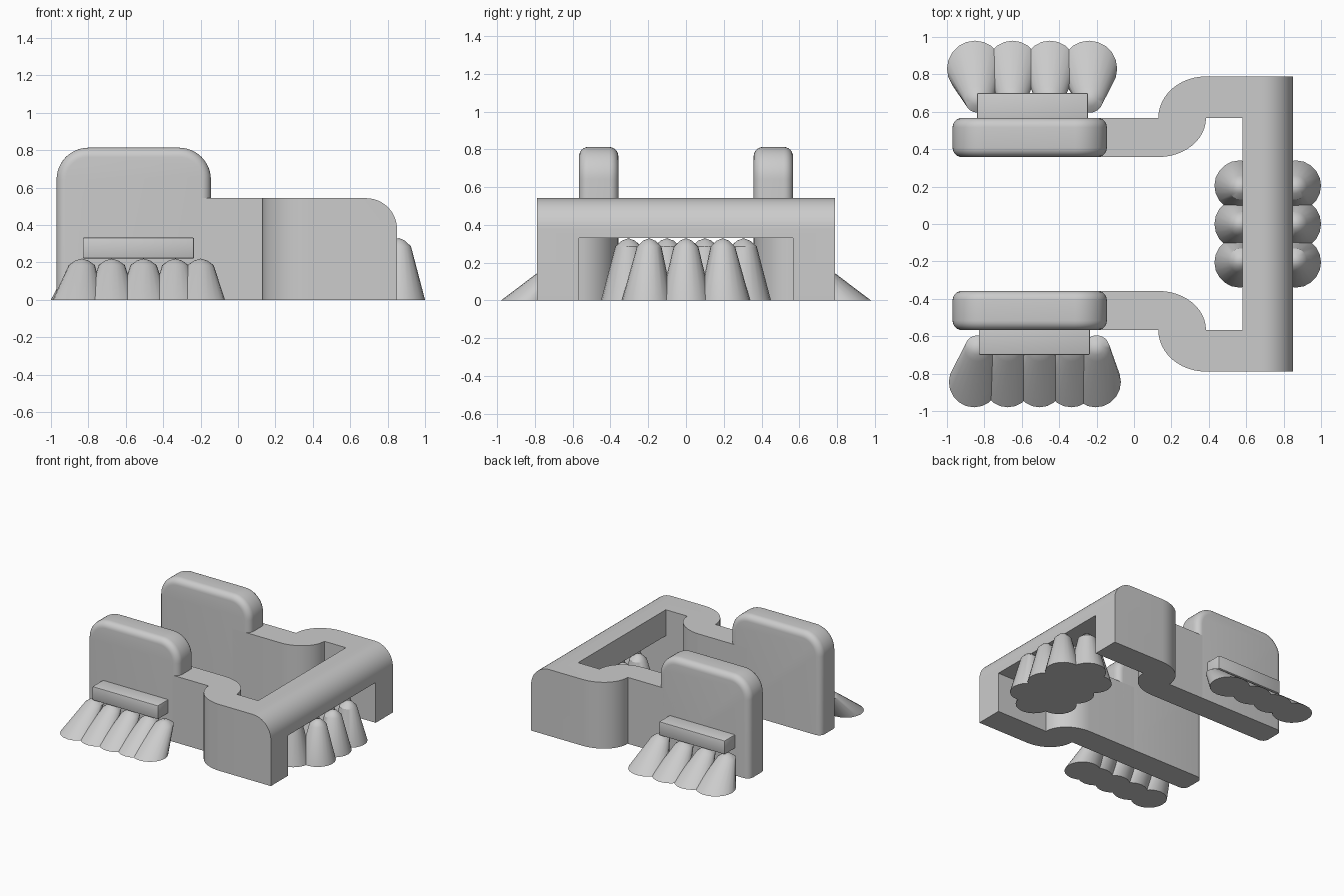
import bpy, bmesh
from math import sin, cos, pi, radians
from mathutils import Vector

if "Cube" in bpy.data.objects:
    bpy.data.objects.remove(bpy.data.objects["Cube"], do_unlink=True)

grey = bpy.data.materials.new("plain_grey")
grey.use_nodes = True
grey.diffuse_color = (0.6, 0.6, 0.6, 1)
grey.node_tree.nodes["Principled BSDF"].inputs["Base Color"].default_value = (0.6, 0.6, 0.6, 1)


def finish(bm, name):
    bmesh.ops.recalc_face_normals(bm, faces=bm.faces)
    mesh = bpy.data.meshes.new(name)
    bm.to_mesh(mesh)
    bm.free()
    mesh.materials.append(grey)
    obj = bpy.data.objects.new(name, mesh)
    bpy.context.collection.objects.link(obj)
    return obj


def smooth(obj):
    bpy.ops.object.select_all(action='DESELECT')
    obj.select_set(True)
    bpy.context.view_layer.objects.active = obj
    bpy.ops.object.shade_smooth_by_angle(angle=radians(32))


def arc(cx, cy, rx, ry, start, end, steps=12):
    angles = [radians(start + (end - start) * i / steps) for i in range(steps + 1)]
    return [(cx + rx * cos(a), cy + ry * sin(a)) for a in angles]


def extrude(points, vector):
    bm = bmesh.new()
    face = bm.faces.new([bm.verts.new(p) for p in points])
    new = bmesh.ops.extrude_face_region(bm, geom=[face])["geom"]
    bmesh.ops.translate(bm, vec=vector, verts=[g for g in new if isinstance(g, bmesh.types.BMVert)])
    bmesh.ops.recalc_face_normals(bm, faces=bm.faces)
    return bm


def box(x, y, z):
    return extrude([(x[0], y[0], z[0]), (x[1], y[0], z[0]), (x[1], y[1], z[0]), (x[0], y[1], z[0])],
                   (0, 0, z[1] - z[0]))


def add_toe(bm, foot, r_foot, tip, r_tip, cap, sides=20):
    """Tapered toe from the ground to a low domed tip."""
    foot, tip = Vector((*foot, 0)), Vector(tip)
    rings = []
    for centre, r in ((foot, r_foot), (tip, r_tip),
                      (tip + Vector((0, 0, cap * 0.7)), r_tip * 0.5)):
        rings.append([bm.verts.new(centre + Vector((r * cos(2 * pi * i / sides),
                                                     r * sin(2 * pi * i / sides), 0)))
                      for i in range(sides)])
    for a, b in zip(rings, rings[1:]):
        for i in range(sides):
            j = (i + 1) % sides
            bm.faces.new((a[i], a[j], b[j], b[i]))
    top = bm.verts.new(tip + Vector((0, 0, cap)))
    for i in range(sides):
        bm.faces.new((rings[-1][i], rings[-1][(i + 1) % sides], top))
    bm.faces.new(rings[0][::-1])


# Frame: U-shaped plan with stepped arms, rounded along its outer top edge
half = [(0.58, 0.567), (0.385, 0.567)]
half += arc(0.13, 0.567, 0.255, 0.209, 0, -90)
half += [(-0.3, 0.358), (-0.3, 0.567)]
half += arc(0.385, 0.567, 0.255, 0.222, 180, 90)
half += [(0.85, 0.789)]
plan = half + [(x, -y) for x, y in reversed(half)]
bm = extrude([(x, y, 0) for x, y in plan], (0, 0, 0.543))
edge = [e for e in bm.edges if all(v.co.x > 0.84 and v.co.z > 0.5 for v in e.verts)]
bmesh.ops.bevel(bm, geom=edge, offset=0.165, segments=12, profile=0.5, affect='EDGES')
frame = finish(bm, "frame")

# Opening under the cross bar
cutter = finish(box((0.5, 1.0), (-0.567, 0.567), (-0.1, 0.33)), "opening_cutter")
cutter.hide_render = True
cut = frame.modifiers.new("opening", 'BOOLEAN')
cut.operation, cut.solver, cut.object = 'DIFFERENCE', 'EXACT', cutter
bpy.context.view_layer.objects.active = frame
bpy.ops.object.modifier_apply(modifier=cut.name)
bpy.data.objects.remove(cutter, do_unlink=True)
smooth(frame)

# Upright panels with soft edges, and the ledges on their outer faces
for side, label in ((-1, "front"), (1, "back")):
    outline = [(-0.97, 0)] + arc(-0.80, 0.643, 0.17, 0.17, 180, 90)
    outline += arc(-0.315, 0.643, 0.17, 0.17, 90, 0) + [(-0.145, 0)]
    bm = extrude([(x, side * 0.358, z) for x, z in outline], (0, side * 0.209, 0))
    rim = [e for e in bm.edges if abs(e.verts[0].co.y - e.verts[1].co.y) < 0.01
           and max(v.co.z for v in e.verts) > 0.01]
    bmesh.ops.bevel(bm, geom=rim, offset=0.05, segments=6, profile=0.5, affect='EDGES')
    smooth(finish(bm, label + "_panel"))

    left, right = (-0.83, -0.235) if side < 0 else (-0.84, -0.245)
    bm = box((left, right), sorted((side * 0.5, side * 0.70)), (0.22, 0.333))
    bmesh.ops.bevel(bm, geom=bm.edges[:], offset=0.008, segments=2, profile=0.5, affect='EDGES')
    smooth(finish(bm, label + "_ledge"))

# Splayed toes below the ledges: foot x, tip x, foot radius
side_toes = {
    "front": (-1, [(-0.855, -0.835, 0.135), (-0.675, -0.675, 0.13), (-0.505, -0.505, 0.13),
                   (-0.335, -0.335, 0.13), (-0.205, -0.20, 0.135)]),
    "back": (1, [(-0.85, -0.835, 0.15), (-0.65, -0.65, 0.14), (-0.45, -0.45, 0.14),
                 (-0.24, -0.235, 0.15)]),
}
for label, (side, toes) in side_toes.items():
    bm = bmesh.new()
    for foot_x, tip_x, r in toes:
        add_toe(bm, (foot_x, side * (0.98 - r)), r, (tip_x, side * 0.665, 0.185), 0.07, 0.035)
    smooth(finish(bm, label + "_toes"))

# Cluster of toes under the cross bar: a row each side and a longer middle row
bm = bmesh.new()
for side in (-1, 1):
    for y in (-1, 0, 1):
        add_toe(bm, (0.715 + side * 0.15, y * 0.205), 0.135,
                (0.715 + side * 0.145, y * 0.195, 0.285), 0.065, 0.045)
    for foot_y, tip_y in ((0.31, 0.305), (0.1, 0.1)):
        add_toe(bm, (0.715, side * foot_y), 0.14, (0.715, side * tip_y, 0.285), 0.07, 0.045)
smooth(finish(bm, "bar_toes"))
